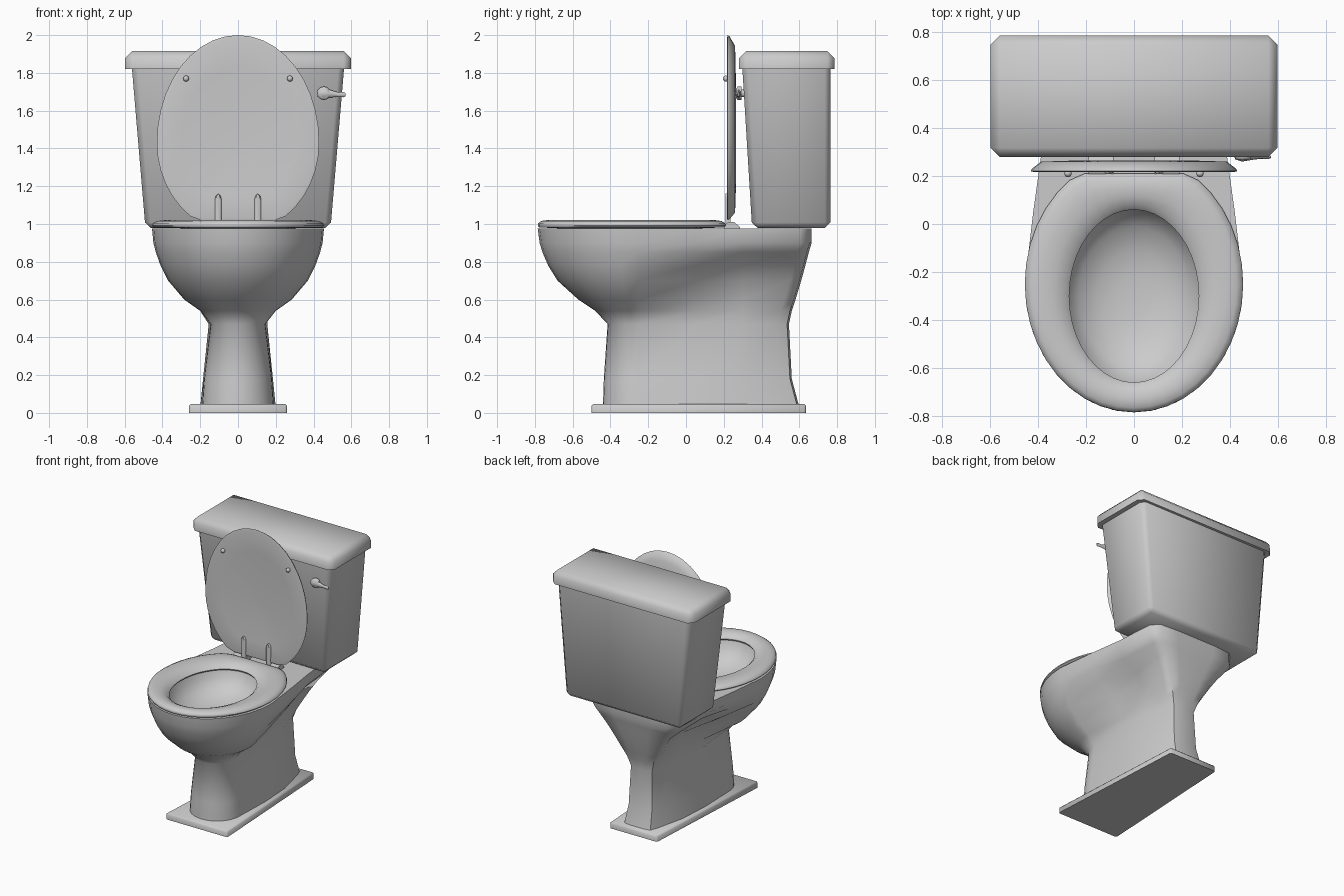
import bpy, bmesh
from math import sin, cos, pi
from mathutils import Vector

if "Cube" in bpy.data.objects:
    bpy.data.objects.remove(bpy.data.objects["Cube"])


def finish(name, bm, angle=50):
    bmesh.ops.recalc_face_normals(bm, faces=bm.faces)
    me = bpy.data.meshes.new(name)
    bm.to_mesh(me)
    bm.free()
    ob = bpy.data.objects.new(name, me)
    bpy.context.collection.objects.link(ob)
    bpy.ops.object.select_all(action='DESELECT')
    ob.select_set(True)
    bpy.context.view_layer.objects.active = ob
    bpy.ops.object.shade_smooth_by_angle(angle=angle * pi / 180)
    return ob


def loft(name, rings, closed=False, angle=50):
    """Skin equal-length rings; cap the ends unless the loft closes on itself."""
    bm = bmesh.new()
    vs = [[bm.verts.new(p) for p in r] for r in rings]
    n = len(vs[0])
    pairs = list(zip(vs, vs[1:])) + ([(vs[-1], vs[0])] if closed else [])
    for a, b in pairs:
        for i in range(n):
            j = (i + 1) % n
            bm.faces.new((a[i], a[j], b[j], b[i]))
    if not closed:
        bm.faces.new(vs[0])
        bm.faces.new(vs[-1])
    return finish(name, bm, angle)


def tapered_box(name, bottom, top, bevel, keep, back=1.0):
    """bottom/top = (half width, y front, y back, z); edges at z == keep stay sharp; back scales rear width."""
    bm = bmesh.new()
    rings = [[bm.verts.new((x, y, z)) for x, y in ((-w * back, b), (-w, f), (w, f), (w * back, b))]
             for w, f, b, z in (bottom, top)]
    bm.faces.new(rings[0])
    bm.faces.new(rings[1])
    for i in range(4):
        j = (i + 1) % 4
        bm.faces.new((rings[0][i], rings[0][j], rings[1][j], rings[1][i]))
    edges = [e for e in bm.edges if not all(abs(v.co.z - keep) < 1e-4 for v in e.verts)]
    bmesh.ops.bevel(bm, geom=edges, offset=bevel, segments=1, affect='EDGES')
    return finish(name, bm)


# Base plate, narrower at the rear
tapered_box("base_plate", (.26, -.5, .635, 0), (.26, -.5, .635, .047), .01, 0, back=.77)

# Pedestal and bowl: z, front y, widths at bowl centre / y .05 / y .3 / back, back y
SECTIONS = [
    (.03, -.44, .19, .20, .185, .13, .60),
    (.18, -.435, .18, .185, .17, .115, .56),
    (.47, -.415, .145, .155, .15, .105, .545),
    (.54, -.48, .20, .16, .155, .13, .56),
    (.60, -.57, .285, .175, .16, .16, .58),
    (.70, -.68, .37, .24, .18, .215, .61),
    (.78, -.73, .41, .36, .22, .265, .632),
    (.85, -.76, .435, .405, .34, .32, .65),
    (.90, -.775, .448, .415, .385, .36, .665),
    (.975, -.785, .455, .42, .385, .36, .665),
]


def body_ring(z, yf, w0, w1, w2, wb, yb):
    yc = -.25
    half = [(w0 * sin(i * pi / 16), yc + (yf - yc) * cos(i * pi / 16)) for i in range(9)]
    half += [(w1, .05), (w2, .3), (wb, yb - .06), (wb * .85, yb - .01), (wb * .45, yb), (0, yb)]
    return [(x, y, z) for x, y in half + [(-x, y) for x, y in half[-2:0:-1]]]


rings = [body_ring(*s) for s in SECTIONS]
count = len(rings[0])
for z, rx, ry in ((.975, .30, .375), (.91, .28, .355), (.85, .23, .29), (.81, .15, .19), (.795, .07, .09)):
    rings.append([(rx * sin(2 * pi * i / count), -.3 - ry * cos(2 * pi * i / count), z)
                  for i in range(count)])
loft("pedestal_bowl", rings)

# Seat: clipped ellipse outside, ellipse hole inside, soft cross-section
SEG = 40


def seat_ring(t, z):
    pts = []
    for i in range(SEG):
        a = 2 * pi * i / SEG
        outer = Vector((.455 * sin(a), min(-.25 - .535 * cos(a), .21), z))
        inner = Vector((.27 * sin(a), -.3 - .36 * cos(a), z))
        pts.append(outer.lerp(inner, t))
    return pts


loft("seat", [seat_ring(t, z) for t, z in (
    (.05, .982), (0, .992), (.02, 1.004), (.15, 1.016), (.4, 1.021),
    (.65, 1.016), (.88, 1.002), (1, .982), (.97, .972), (.8, .978))], closed=True)


# Raised lid: egg outline with a flat hinge edge, shallow dish in front
def lid_ring(s, y):
    pts = []
    for i in range(SEG):
        a = 2 * pi * i / SEG
        h = cos(a) * (.57 if cos(a) > 0 else .48)
        pts.append((.43 * s * sin(a), y, 1.43 + s * max(h, -.41)))
    return pts


loft("seat_lid", [lid_ring(s, y) for s, y in (
    (.1, .264), (.6, .264), (.9, .26), (.99, .23), (1, .22), (.97, .217), (.7, .224), (.35, .232), (.05, .234))])

# Hinges and lid bumpers on both sides
for side, sx in (("left", -1), ("right", 1)):
    strap = [(-.018, .99), (.018, .99), (.018, 1.13), (.012, 1.15), (0, 1.162), (-.012, 1.15), (-.018, 1.13)]
    loft("hinge_strap_" + side, [[(sx * .105 + x * k, y, z) for x, z in strap]
                                 for y, k in ((.235, 1), (.215, 1), (.208, .6))])
    block = [(.2, .97), (.2, .995), (.225, 1.01), (.255, 1.01), (.285, .985), (.285, .97)]
    loft("hinge_block_" + side, [[(sx * x, y, z) for y, z in block] for x in (.085, .19)])
    bpy.ops.mesh.primitive_uv_sphere_add(segments=10, ring_count=6, radius=.016,
                                         location=(sx * .275, .211, 1.77))
    bpy.context.object.name = "lid_bumper_" + side
    bpy.ops.object.shade_smooth()

# Tank and its cover
tapered_box("tank", (.49, .35, .765, .978), (.562, .298, .765, 1.83), .03, 1.83)
tapered_box("tank_cover", (.597, .28, .785, 1.82), (.597, .28, .785, 1.915), .037, 1.82)


# Flush handle: round hub on the tank front and a tapering lever
def disc(r, y, n=12):
    return [(.455 + r * cos(2 * pi * i / n), y, 1.692 + r * sin(2 * pi * i / n)) for i in range(n)]


loft("handle_hub", [disc(r, y) for r, y in ((.02, .32), (.02, .295), (.036, .293), (.036, .275), (.026, .266))])
loft("handle_lever", [[(x, .279 + .6 * r * cos(k * pi / 4), z + r * sin(k * pi / 4)) for k in range(8)]
                      for x, z, r in ((.42, 1.692, .015), (.45, 1.692, .032), (.49, 1.69, .02),
                                      (.53, 1.685, .012), (.56, 1.685, .014), (.57, 1.685, .008))])
